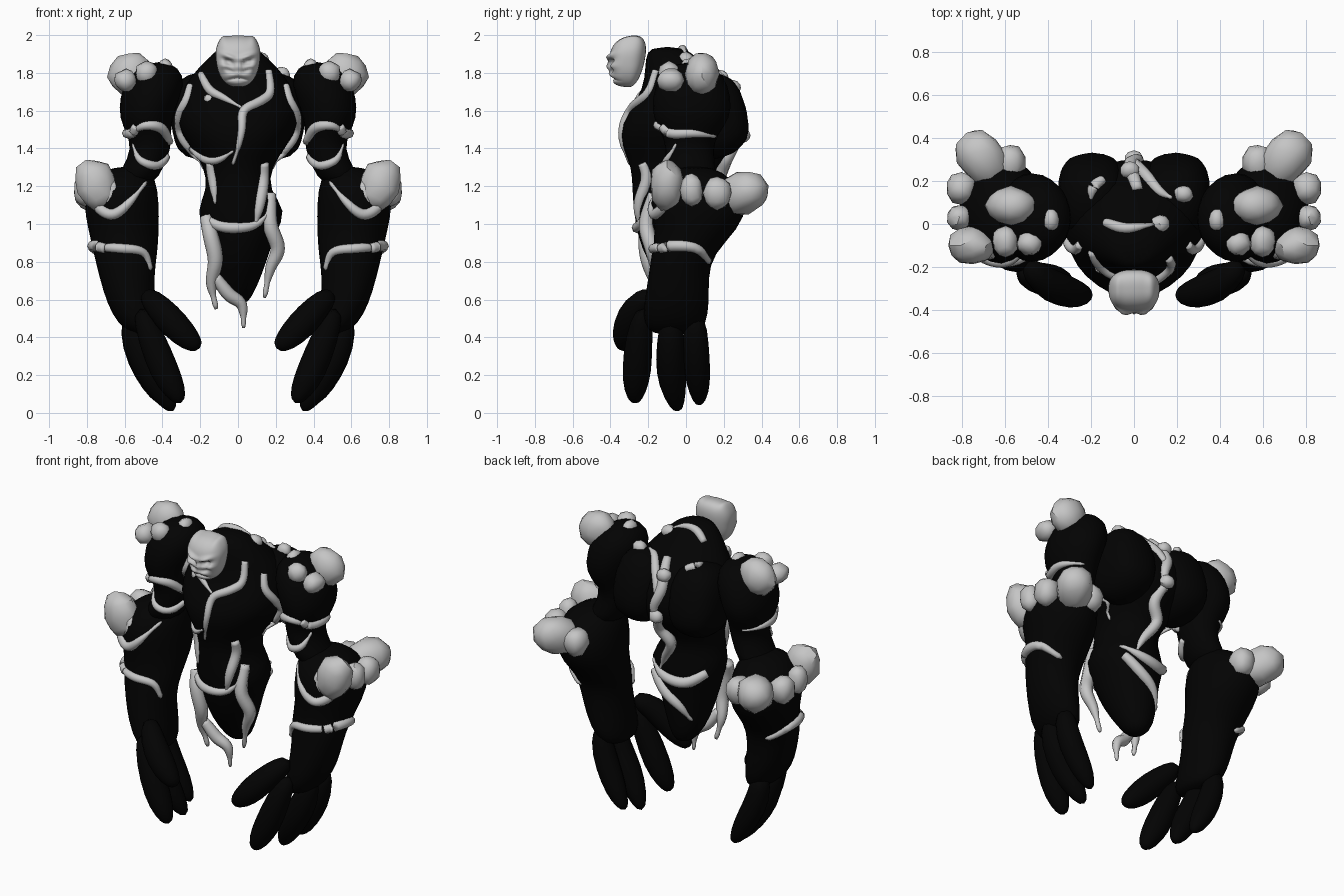
import bpy, bmesh, math, random
from mathutils import Vector, Euler
from mathutils.bvhtree import BVHTree

random.seed(4)
cube = bpy.data.objects.get("Cube")
if cube:
    bpy.data.objects.remove(cube)


def material(name, value):
    m = bpy.data.materials.new(name)
    m.use_nodes = True
    m.diffuse_color = (value, value, value, 1)
    m.node_tree.nodes["Principled BSDF"].inputs["Base Color"].default_value = (value, value, value, 1)
    return m


BLACK = material("black hide", 0.0008)
STONE = material("pale stone", 0.56)


def finish(name, bm, mat, mirror=False, smooth=0, sharp=None):
    bmesh.ops.recalc_face_normals(bm, faces=bm.faces)
    mesh = bpy.data.meshes.new(name)
    bm.to_mesh(mesh)
    bm.free()
    mesh.materials.append(mat)
    mesh.shade_smooth()
    if sharp:
        mesh.set_sharp_from_angle(angle=math.radians(sharp))
    ob = bpy.data.objects.new(name, mesh)
    bpy.context.collection.objects.link(ob)
    if smooth:
        ob.modifiers.new("Round", 'SUBSURF').levels = smooth
        ob.modifiers["Round"].render_levels = smooth
    if mirror:
        ob.modifiers.new("Mirror", 'MIRROR').use_mirror_merge = False
    return ob


def skin(rings):
    bm = bmesh.new()
    rows = [[bm.verts.new(p) for p in ring] for ring in rings]
    n = len(rows[0])
    for a, b in zip(rows, rows[1:]):
        for i in range(n):
            bm.faces.new((a[i], a[(i + 1) % n], b[(i + 1) % n], b[i]))
    bm.faces.new(rows[0][::-1])
    bm.faces.new(rows[-1])
    return bm


def stack(name, sections, mirror=False, sides=12):
    """Body mass from stacked level ellipses: x, y, z, half width, half depth."""
    turns = [2 * math.pi * i / sides for i in range(sides)]
    rings = [[Vector((x + rx * math.cos(t), y + ry * math.sin(t), z)) for t in turns]
             for x, y, z, rx, ry in sections]
    return finish(name, skin(rings), BLACK, mirror, 1)


def tube_rings(path, radii, sides=8):
    rings = []
    for i, p in enumerate(path):
        d = (path[min(i + 1, len(path) - 1)] - path[max(i - 1, 0)]).normalized()
        ref = Vector((0, 1, 0)) if abs(d.y) < 0.8 else Vector((1, 0, 0))
        u = d.cross(ref).normalized()
        v = d.cross(u)
        rings.append([p + radii[i] * (u * math.cos(t) + v * math.sin(t))
                      for t in (2 * math.pi * k / sides for k in range(sides))])
    return rings


def resample(points, steps=6):
    """Smooth path through the points."""
    p = [Vector(q) for q in points]
    p = [2 * p[0] - p[1]] + p + [2 * p[-1] - p[-2]]
    out = []
    for a, b, c, d in zip(p, p[1:], p[2:], p[3:]):
        for k in range(steps):
            t = k / steps
            out.append(0.5 * (2 * b + (c - a) * t + (2 * a - 5 * b + 4 * c - d) * t ** 2
                              + (3 * b - a - 3 * c + d) * t ** 3))
    return out + [p[-2]]


def lump(name, centre, size, mat=STONE, tilt=(0, 0, 0), jitter=0.09, mirror=True, smooth=0, box=0.9):
    """Chipped boulder: a slightly boxy ball with uneven corners."""
    bm = bmesh.new()
    bmesh.ops.create_icosphere(bm, subdivisions=2, radius=1)
    turn = Euler([math.radians(a) for a in tilt]).to_matrix()
    for v in bm.verts:
        p = [math.copysign(abs(c) ** box, c) * (1 + random.uniform(-jitter, jitter)) for c in v.co]
        v.co = turn @ Vector([a * b for a, b in zip(p, size)]) + Vector(centre)
    return finish(name, bm, mat, mirror, smooth, 38)


# Torso, hump and shoulder blades
torso = stack("torso", [
    (0, .02, .57, .05, .06), (-.01, 0, .66, .11, .11), (0, -.04, .8, .155, .17),
    (.01, -.06, .95, .19, .205), (.02, -.06, 1.07, .25, .22), (0, -.08, 1.18, .165, .21),
    (0, -.07, 1.3, .18, .22), (0, -.03, 1.41, .26, .32), (0, -.02, 1.53, .34, .34),
    (0, .01, 1.66, .32, .27), (0, -.01, 1.77, .27, .21), (0, -.08, 1.88, .16, .14),
    (0, -.1, 1.94, .09, .09)], sides=16)
blades = lump("shoulder_blade", (.195, .13, 1.57), (.17, .205, .24), BLACK, (14, 0, 0), 0.02, smooth=1, box=.75)

# Arms
upper = stack("upper_arm", [
    (.42, .03, 1.86, .06, .08), (.43, .03, 1.79, .16, .18), (.465, .03, 1.67, .17, .22),
    (.49, .03, 1.56, .145, .215), (.47, .02, 1.47, .12, .15), (.46, .02, 1.4, .11, .13),
    (.5, .02, 1.3, .11, .14), (.56, .03, 1.2, .12, .14)], True)
fore = stack("forearm", [
    (.57, .04, 1.31, .08, .09), (.61, .05, 1.24, .185, .21), (.62, .07, 1.11, .21, .28),
    (.605, .06, .97, .195, .225), (.595, -.02, .84, .175, .17), (.59, -.04, .72, .15, .165),
    (.565, -.05, .58, .135, .18), (.53, -.06, .47, .11, .175), (.5, -.06, .41, .06, .12)], True)

# Fingers and thumb
digits = {
    "thumb": [(.5, -.18, .64, .05), (.42, -.27, .56, .08), (.33, -.31, .46, .088),
              (.25, -.33, .38, .068), (.2, -.33, .34, .03)],
    "front_finger": [(.52, -.22, .56, .05), (.46, -.25, .4, .08), (.39, -.26, .22, .088),
                     (.33, -.27, .11, .065), (.3, -.27, .05, .025)],
    "middle_finger": [(.57, -.08, .52, .06), (.54, -.08, .36, .085), (.46, -.08, .21, .09),
                      (.39, -.06, .09, .067), (.34, -.04, .005, .025)],
    "rear_finger": [(.57, .05, .52, .06), (.55, .05, .36, .078), (.48, .06, .21, .078),
                    (.42, .07, .1, .058), (.38, .07, .04, .02)]}
for name, pts in digits.items():
    rings = tube_rings([Vector(p[:3]) for p in pts], [p[3] for p in pts])
    finish(name, skin(rings), BLACK, True, 1)


# Surfaces that the vines cling to
def surface(*obs):
    deps = bpy.context.evaluated_depsgraph_get()
    verts, faces = [], []
    for ob in obs:
        me = ob.evaluated_get(deps).to_mesh()
        base = len(verts)
        verts += [v.co.copy() for v in me.vertices]
        faces += [[base + i for i in f.vertices] for f in me.polygons]
    return BVHTree.FromPolygons(verts, faces)


BODY = surface(torso, blades)
ARM = surface(upper, fore)
AIM = {"front": Vector((0, 1, 0)), "back": Vector((0, -1, 0)), "side": Vector((-1, 0, 0)),
       "top": Vector((0, 0, -1))}
PLACE = {"front": lambda a, b: (a, 0, b), "back": lambda a, b: (a, 0, b),
         "side": lambda a, b: (.5, a, b), "top": lambda a, b: (a, b, 1.5)}


def vine(name, pts, aim=None, tree=None, r=0.02, mirror=False, tip=0.35):
    path = resample([PLACE[aim](*p) for p in pts] if aim else pts)
    if aim:
        d = AIM[aim]
        hits = [(tree.ray_cast(p - d * 3, d)[0] or tree.find_nearest(p)[0]) for p in path]
        path = [(hits[max(i - 1, 0)] + h + hits[min(i + 1, len(hits) - 1)]) / 3
                for i, h in enumerate(hits)]
    n = len(path) - 1
    radii = [r * (tip + (1 - tip) * math.sin(math.pi * min(1, i / n + .15)) ** .6)
             if i < n else r * .2 for i in range(n + 1)]
    return finish(name, skin(tube_rings(path, radii)), STONE, mirror)


# Vines over chest and belly
vine("chest_side_vine", [(.25, 1.74), (.27, 1.66), (.31, 1.57), (.3, 1.46), (.24, 1.37), (.2, 1.27)],
     "front", BODY, .026, True)
vine("collar_vine", [(.16, 1.82), (.17, 1.7), (.12, 1.65), (.03, 1.6), (.02, 1.5), (0, 1.4), (-.03, 1.31)],
     "front", BODY, .026)
vine("right_collar_vine", [(-.2, 1.8), (-.15, 1.71), (-.08, 1.67), (.03, 1.61)], "front", BODY, .024)
vine("rib_vine", [(-.25, 1.4), (-.17, 1.34), (-.1, 1.34), (-.02, 1.39)], "front", BODY, .022)
vine("right_belly_vine", [(-.15, 1.33), (-.13, 1.22), (-.12, 1.1)], "front", BODY, .028)
vine("left_belly_vine", [(.14, 1.33), (.13, 1.2), (.11, 1.08), (.09, .99)], "front", BODY, .032)
vine("belt_vine", [(-.17, 1.03), (-.1, .99), (0, .98), (.1, 1.0), (.18, 1.08)], "front", BODY, .03)
lump("collar_knob", (-.15, -.2, 1.66), (.035, .03, .03), mirror=False)

# Hanging roots
vine("right_root", [(-.17, -.18, 1.04), (-.145, -.21, .94), (-.12, -.2, .81), (-.14, -.16, .68), (-.115, -.14, .55)],
     r=.042)
vine("centre_root", [(-.12, -.17, .72), (-.05, -.15, .63), (.02, -.13, .57), (.03, -.12, .45)], r=.036)
vine("left_root", [(.17, -.17, 1.16), (.17, -.21, 1.0), (.21, -.18, .87), (.17, -.16, .76), (.14, -.14, .61)],
     r=.04)

# Vines over back and hump
vine("spine_vine", [(.02, 1.8), (-.02, 1.65), (.02, 1.52), (-.02, 1.42)], "back", BODY, .034)
vine("spine_tail", [(0, .28, 1.46), (.03, .22, 1.36), (-.02, .18, 1.26), (.05, .14, 1.14), (.1, .12, 1.02)], r=.036)
vine("hip_vine", [(-.18, 1.06), (-.08, 1.0), (.06, 1.02), (.18, 1.08)], "back", BODY, .036)
vine("tail_vine", [(.16, 1.02), (.06, .92), (-.04, .84), (-.1, .74)], "back", BODY, .034)
vine("hump_vine", [(-.14, .01), (-.04, -.02), (.1, 0)], "top", BODY, .026)
vine("left_nape_vine", [(0, .29), (.06, .22), (.12, .15), (.18, .12)], "top", BODY, .028)
vine("right_nape_vine", [(-.14, .21), (-.19, .17), (-.2, .11)], "top", BODY, .026)
for name, centre in {"nape_knob": (.23, .14, 1.79), "hump_knob": (.12, 0, 1.87),
                     "spine_knob": (0, .3, 1.47), "upper_spine_knob": (-.02, .25, 1.72)}.items():
    lump(name, centre, (.045, .04, .04), mirror=False)

# Vines round the arms
vine("elbow_top_vine", [(.36, 1.43), (.41, 1.51), (.5, 1.52), (.57, 1.47)], "front", ARM, .028, True)
vine("elbow_low_vine", [(.37, 1.36), (.43, 1.31), (.52, 1.34), (.56, 1.43)], "front", ARM, .024, True)
vine("upper_arm_vine", [(-.13, 1.52), (-.08, 1.48), (.04, 1.48), (.17, 1.46)], "side", ARM, .028, True)
vine("forearm_vine", [(.77, 1.18), (.74, 1.09), (.66, 1.05), (.57, 1.12), (.48, 1.23)], "front", ARM, .03, True)
vine("wrist_vine", [(.7, .875), (.62, .87), (.5, .85), (.46, .75)], "front", ARM, .026, True, .6)
vine("wrist_side_vine", [(-.14, .87), (-.06, .885), (.06, .87), (.13, .79)], "side", ARM, .03, True, .6)

# Boulders: centre, half size, tilt
rocks = {
    "shoulder_boulder": ((.57, .085, 1.795), (.115, .088, .11), (0, 35, 0)),
    "shoulder_front_stone": ((.485, -.09, 1.8), (.06, .055, .06), (0, 0, 20)),
    "shoulder_outer_stone": ((.595, -.08, 1.76), (.06, .07, .06), (0, 25, 0)),
    "shoulder_inner_stone": ((.385, .02, 1.82), (.04, .055, .055), (0, 0, 0)),
    "forearm_front_boulder": ((.75, -.1, 1.205), (.108, .09, .14), (0, 22, 0)),
    "forearm_inner_stone": ((.675, -.1, 1.16), (.06, .07, .08), (0, 0, 0)),
    "forearm_middle_stone": ((.81, .03, 1.18), (.058, .06, .085), (0, 0, 0)),
    "forearm_outer_stone": ((.8, .165, 1.165), (.07, .075, .09), (0, 0, 0)),
    "forearm_rear_boulder": ((.7, .3, 1.165), (.11, .15, .115), (18, 0, -32)),
    "forearm_rear_stone": ((.575, .285, 1.15), (.072, .085, .085), (0, 0, 0))}
for name, (centre, size, tilt) in rocks.items():
    lump(name, centre, size, STONE, tilt)

# Skull mask; each bump: x, z, half width, half height, depth, slant
bumps = [(.045, 1.885, .04, .014, -.022, .35), (.048, 1.858, .026, .012, .04, .3), (0, 1.835, .014, .02, -.018, 0),
         (.08, 1.835, .022, .016, -.016, .2), (.045, 1.812, .03, .01, .014, .4), (0, 1.795, .06, .012, -.012, -.2),
         (0, 1.772, .055, .005, .016, -.2), (0, 1.742, .045, .016, -.012, 0)]
bm = bmesh.new()
bmesh.ops.create_uvsphere(bm, u_segments=64, v_segments=56, radius=1)
for v in bm.verts:
    x, y, z = [math.copysign(abs(c) ** .8, c) for c in v.co]
    taper = 1 + .16 * z + .08 * y * max(z, 0)
    # The lower back is cut away so that only the crown sweeps back
    depth = .1 if y < 0 else .085 + .03 * z
    px, py, pz = x * .115 * taper, -.305 + y * depth, 1.86 + z * .135
    pz += .2 * (py + .3) * max(z, 0) + .016 * max(0, z) * math.exp(-((abs(px) - .085) / .025) ** 2)
    if y < -.3:
        for cx, cz, wx, wz, push, slant in bumps:
            off = abs(px) - cx
            py += push * math.exp(-(off / wx) ** 2 - ((pz - cz - slant * off) / wz) ** 2)
    v.co = (px, py, pz)
finish("skull", bm, STONE)
